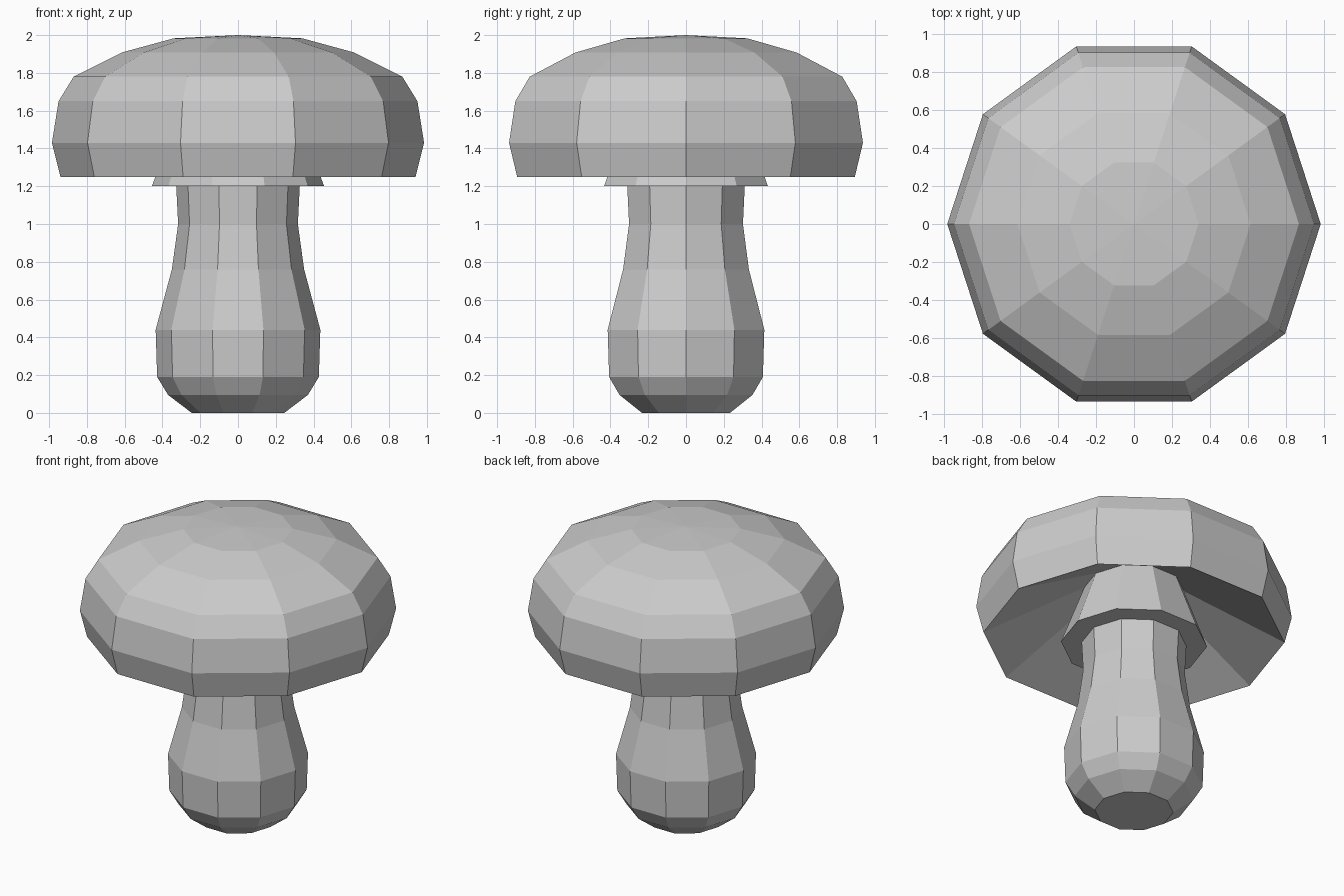
import bpy, bmesh
from math import cos, sin, tau

if "Cube" in bpy.data.objects:
    bpy.data.objects.remove(bpy.data.objects["Cube"])

SIDES = 10


def lathe(name, profile, closed=False):
    """Revolve (radius, z) points into a flat-faced ten-sided part; radius 0 makes a pole."""
    bm = bmesh.new()
    rings = []
    for r, z in profile:
        count = SIDES if r > 0 else 1
        rings.append([bm.verts.new((r * cos(tau * i / SIDES), r * sin(tau * i / SIDES), z))
                      for i in range(count)])
    pairs = list(zip(rings, rings[1:]))
    if closed:
        pairs.append((rings[-1], rings[0]))
    for a, b in pairs:
        for i in range(SIDES):
            j = (i + 1) % SIDES
            if len(a) == 1:
                bm.faces.new((a[0], b[j], b[i]))
            elif len(b) == 1:
                bm.faces.new((a[i], a[j], b[0]))
            else:
                bm.faces.new((a[i], a[j], b[j], b[i]))
    bmesh.ops.recalc_face_normals(bm, faces=bm.faces)
    mesh = bpy.data.meshes.new(name)
    bm.to_mesh(mesh)
    bm.free()
    obj = bpy.data.objects.new(name, mesh)
    bpy.context.collection.objects.link(obj)
    return obj


# Whole mushroom as one continuous skin: bulbous stem, flared skirt, hollow underside, domed cap
stem = [(0, 0), (0.245, 0), (0.37, 0.095), (0.428, 0.19), (0.436, 0.44),
        (0.35, 0.76), (0.317, 1.0), (0.327, 1.2)]
skirt = [(0.456, 1.2), (0.31, 1.595)]
cap = [(0.94, 1.25), (0.985, 1.43), (0.95, 1.65), (0.87, 1.78),
       (0.615, 1.908), (0.34, 1.983), (0, 2.0)]
lathe("mushroom", stem + skirt + cap)
